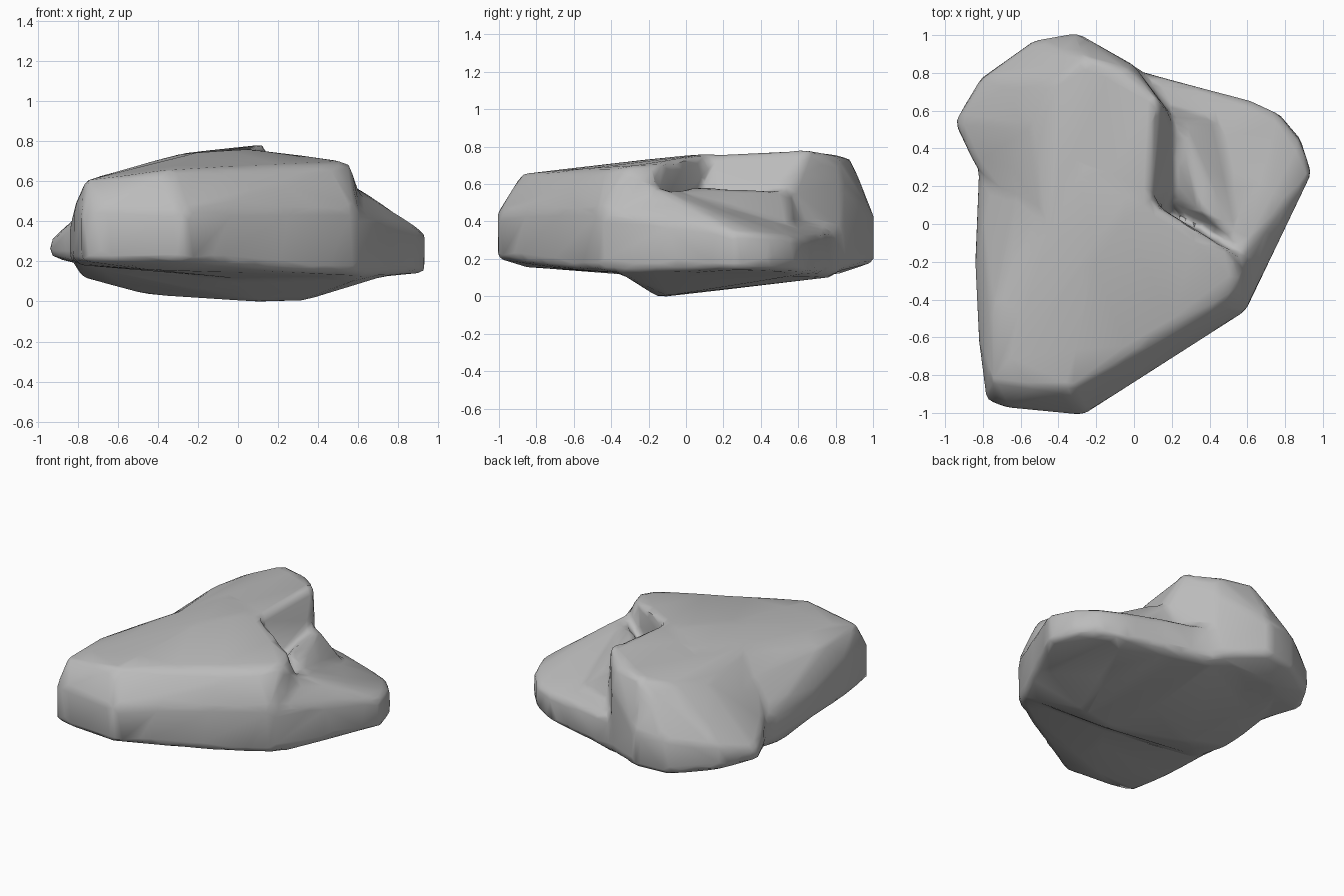
import bpy
import bmesh
from mathutils import Vector

cube = bpy.data.objects.get("Cube")
if cube:
    bpy.data.objects.remove(cube, do_unlink=True)


def add_mass(bm, columns, crest):
    """Add one convex stone mass: columns are (x, y, low z, high z), crest are loose points."""
    points = list(crest)
    for x, y, low, high in columns:
        points += [(x, y, low), (x, y, high)]
    verts = [bm.verts.new(p) for p in points]
    hull = bmesh.ops.convex_hull(bm, input=verts)
    spare = {g for g in hull["geom_interior"] + hull["geom_unused"]
             if isinstance(g, bmesh.types.BMVert)}
    bmesh.ops.delete(bm, geom=list(spare), context="VERTS")


bm = bmesh.new()

# Front mass: blunt end and broad sloping top
add_mass(
    bm,
    columns=[
        (-.78, -.93, .2, .42), (-.68, -.97, .2, .46), (-.27, -1.01, .2, .44),
        (.1, -.76, .16, .42), (.36, -.59, .14, .46), (.59, -.46, .13, .46),
        (-.82, -.62, .18, .46), (-.84, -.2, .2, .37), (-.82, .3, .2, .34),
        (.6, -.2, .12, .55),
    ],
    crest=[
        (-.76, -.84, .6), (-.35, -.88, .65), (-.1, -.74, .66), (.2, -.52, .68),
        (.47, -.42, .67), (.56, -.3, .69), (.5, -.14, .7), (.22, .02, .74),
        (.07, .13, .76), (-.2, -.1, .74), (-.76, -.5, .6), (-.66, -.2, .61),
        (-.64, .1, .56), (-.3, .3, .73), (-.4, -.85, .15), (0, -.3, .11),
    ],
)

# Back mass: tall ridge ending in a rounded nose
add_mass(
    bm,
    columns=[
        (-.3, 1.01, .18, .42), (-.53, .97, .17, .4), (-.81, .77, .2, .36),
        (-.95, .54, .22, .29), (-.85, .33, .2, .38), (0, .84, .14, .6),
        (.18, .6, .12, .66),
    ],
    crest=[
        (-.03, .82, .73), (-.25, .88, .74), (.13, .66, .78), (.06, .4, .76),
        (.08, .1, .75), (-.43, .74, .69), (-.54, .52, .65), (-.66, .3, .54),
        (-.45, -.1, .69), (.15, -.1, .1), (-.5, .8, .11), (.3, .25, .3),
    ],
)

# Side mass: low shoulder spreading from the ridge
add_mass(
    bm,
    columns=[
        (.94, .27, .14, .34), (.88, .45, .14, .32), (.77, .58, .13, .31),
        (.62, .65, .12, .31), (.28, .74, .12, .33), (.02, .81, .13, .34),
        (.73, -.05, .12, .4), (.66, -.22, .12, .46), (.59, -.46, .13, .44),
    ],
    crest=[
        (.58, -.15, .58), (.67, .05, .46), (.45, .4, .42), (.25, .3, .4),
        (.15, .2, .35),
    ],
)

# Skirt: steep rise between the shoulder and the hollow beside the ridge
add_mass(
    bm,
    columns=[(.62, .02, .2, .46), (.52, .3, .2, .38), (.45, .55, .2, .36), (.12, .62, .2, .46)],
    crest=[
        (.35, .07, .58), (.31, .3, .56), (.25, .54, .56), (.54, -.08, .57),
        (.14, .25, .38), (.15, .1, .3),
    ],
)

# Belly: shallow keel the stone rests on
add_mass(
    bm,
    columns=[
        (-.8, -.3, .18, .25), (0, -.31, .11, .3), (.6, -.34, .11, .3),
        (.72, 0, .12, .3), (.6, .6, .11, .2), (0, .79, .1, .3),
        (-.6, .75, .14, .3), (-.81, .3, .18, .25),
    ],
    crest=[
        (.12, -.15, -.01), (.33, -.1, 0), (-.46, 0, .03), (-.79, 0, .12), (0, .2, .03),
    ],
)
bmesh.ops.recalc_face_normals(bm, faces=bm.faces)

mesh = bpy.data.meshes.new("rock")
bm.to_mesh(mesh)
bm.free()
rock = bpy.data.objects.new("rock", mesh)
bpy.context.collection.objects.link(rock)

# Fuse the masses, wear the edges and reduce to broad facets
fuse = rock.modifiers.new("fuse", "REMESH")
fuse.mode = "VOXEL"
fuse.voxel_size = 0.025
wear = rock.modifiers.new("wear", "SMOOTH")
wear.factor = 0.5
wear.iterations = 9
facet = rock.modifiers.new("facet", "DECIMATE")
facet.ratio = 0.04
graph = bpy.context.evaluated_depsgraph_get()
worn = bpy.data.meshes.new_from_object(rock.evaluated_get(graph))
rock.modifiers.clear()
rock.data = worn
bpy.data.meshes.remove(mesh)
worn.name = "rock"

# Rest the stone on the ground
ground = min(v.co.z for v in worn.vertices)
for v in worn.vertices:
    v.co -= Vector((0, 0, ground))

# Plain grey stone
stone = bpy.data.materials.new("grey stone")
stone.use_nodes = True
colour = (.5, .5, .5, 1)
stone.diffuse_color = colour
stone.node_tree.nodes["Principled BSDF"].inputs["Base Color"].default_value = colour
worn.materials.clear()
worn.materials.append(stone)

bpy.context.view_layer.objects.active = rock
rock.select_set(True)
bpy.ops.object.shade_smooth_by_angle(angle=0.9)
